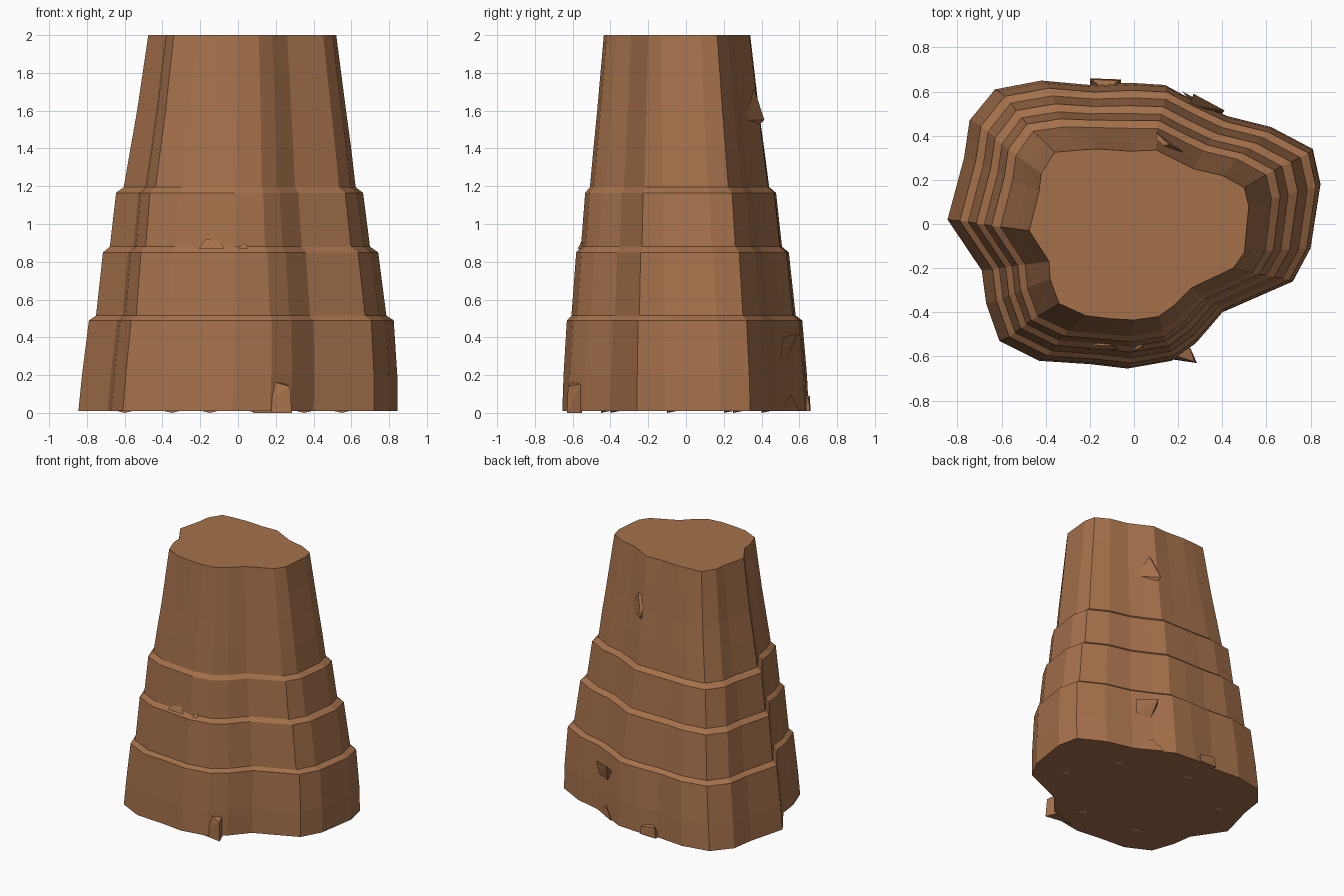
import bpy, bmesh

wood = bpy.data.materials.new("bark_brown")
wood.diffuse_color = (0.376, 0.165, 0.07, 1)


def finish(name, bm):
    bmesh.ops.recalc_face_normals(bm, faces=bm.faces)
    mesh = bpy.data.meshes.new(name)
    bm.to_mesh(mesh)
    bm.free()
    mesh.materials.append(wood)
    obj = bpy.data.objects.new(name, mesh)
    bpy.context.collection.objects.link(obj)
    return obj


def hull(name, points):
    """Small faceted chip from a handful of corner points."""
    bm = bmesh.new()
    for p in points:
        bm.verts.new(p)
    bmesh.ops.convex_hull(bm, input=bm.verts)
    return finish(name, bm)


# Ground outline and cut-top outline, matching corner for corner
base = [(.845, .18), (.81, .34), (.62, .44), (.42, .49), (.27, .56), (.14, .63),
        (-.02, .64), (-.2, .63), (-.42, .65), (-.63, .61), (-.745, .47), (-.77, .30),
        (-.845, .02), (-.69, -.21), (-.67, -.36), (-.61, -.53), (-.43, -.62), (-.2, -.635),
        (-.03, -.655), (.17, -.62), (.28, -.54), (.40, -.40), (.72, -.26), (.80, -.11)]
top = [(.52, .08), (.50, .165), (.40, .22), (.27, .25), (.19, .29), (.10, .335),
       (-.02, .33), (-.17, .34), (-.25, .335), (-.36, .325), (-.42, .23), (-.43, .15),
       (-.475, -.03), (-.385, -.17), (-.38, -.25), (-.34, -.36), (-.22, -.415), (-.1, -.43),
       (0, -.435), (.11, -.42), (.18, -.37), (.26, -.29), (.45, -.20), (.50, -.13)]

# Stepped taper: height, blend from base to top outline, sideways drift
levels = [(.01, 0, 0), (.2, .03, .008), (.49, .11, .015), (.515, .22, .012),
          (.85, .335, .006), (.88, .45, 0), (1.165, .55, -.004), (1.195, .665, -.006),
          (1.4, .75, -.002), (1.6, .84, 0), (1.8, .92, 0), (2, 1, 0)]

# Trunk: rings lofted through the levels
bm = bmesh.new()
rings = []
for z, t, dx in levels:
    rings.append([bm.verts.new((a[0] + (b[0] - a[0]) * t + dx, a[1] + (b[1] - a[1]) * t, z))
                  for a, b in zip(base, top)])
n = len(base)
for lo, hi in zip(rings, rings[1:]):
    for i in range(n):
        j = (i + 1) % n
        bm.faces.new((lo[i], lo[j], hi[j], hi[i]))
bm.faces.new(rings[0][::-1])
bm.faces.new(rings[-1])
finish("trunk", bm)

# Root chips poking out at the foot, front and back
hull("front_root_chip", [(.08, -.60, 0), (.285, -.63, 0), (.25, -.55, 0), (.17, -.59, .17),
                         (.275, -.625, .14), (.25, -.55, .155)])
hull("back_root_chip", [(-.2, .66, .01), (-.06, .655, .01), (-.2, .6, .01), (-.06, .6, .01),
                        (-.19, .655, .09), (-.07, .65, .07), (-.13, .6, .1)])

# Splinters standing off the back right groove
hull("lower_splinter", [(.41, .515, .40), (.40, .50, .30), (.27, .59, .42),
                        (.30, .53, .27), (.25, .54, .36)])
hull("foot_splinter", [(.40, .50, .01), (.22, .60, .01), (.3, .5, .01), (.3, .555, .1)])
hull("upper_splinter", [(.10, .415, 1.55), (.12, .36, 1.50), (.25, .31, 1.55),
                        (.16, .36, 1.72), (.10, .35, 1.68)])

# Little burrs on the front middle ledge
hull("ledge_burr", [(-.21, -.57, .87), (-.07, -.57, .87), (-.17, -.55, .92),
                    (-.10, -.55, .91), (-.14, -.51, .87)])
hull("small_burr", [(0, -.575, .87), (.05, -.575, .87), (.04, -.55, .905), (.02, -.52, .87)])

# Tiny tips of roots beneath the foot
for k, (x, y) in enumerate([(-.6, .2), (-.35, -.4), (-.15, .4), (.1, -.45), (.35, .25), (.55, -.1)]):
    hull(f"root_tip_{k}", [(x - .05, y, .012), (x + .05, y, .012), (x, y + .06, .012), (x, y, 0)])
